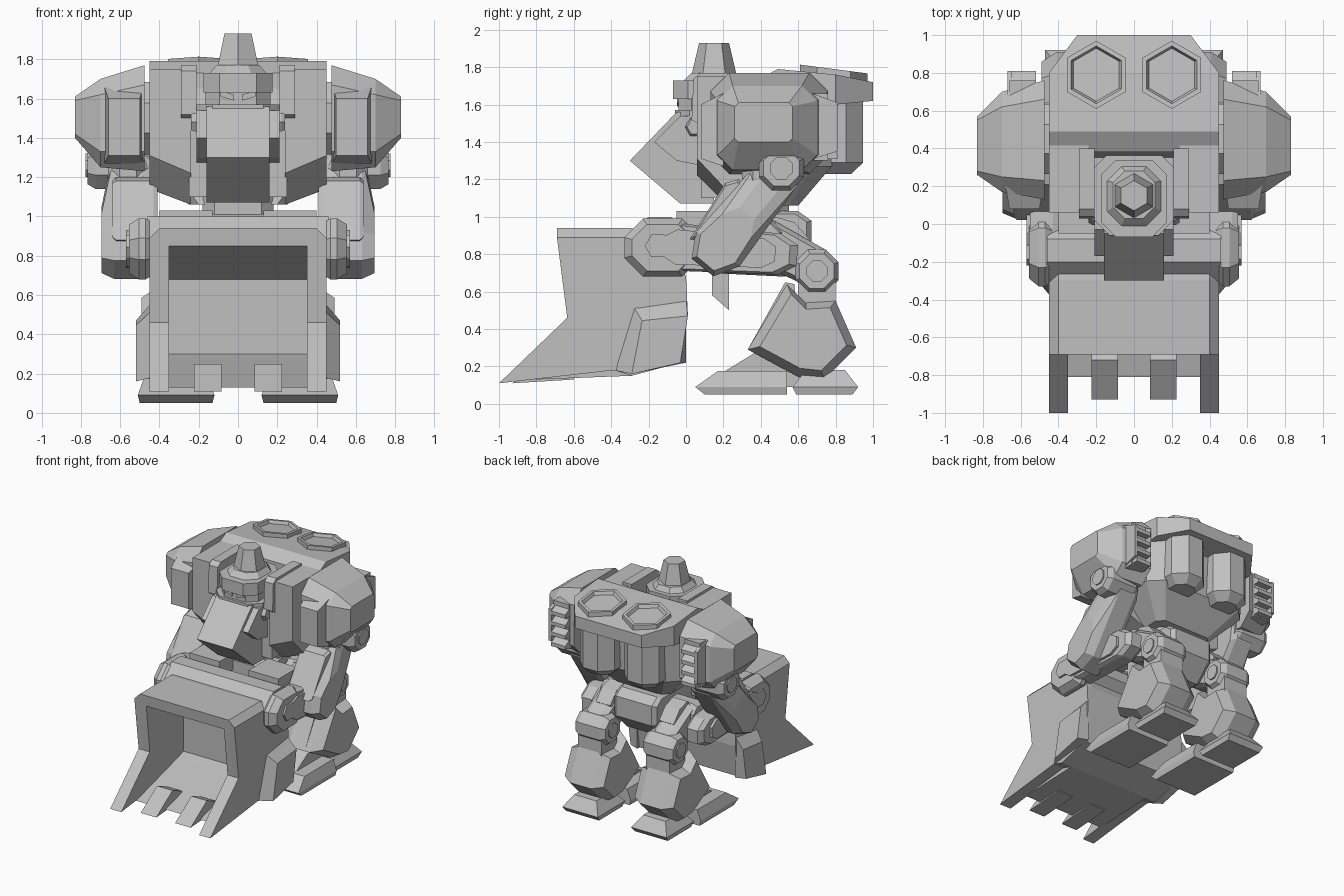
import bpy, bmesh, math
from mathutils import Vector

if "Cube" in bpy.data.objects:
    bpy.data.objects.remove(bpy.data.objects["Cube"], do_unlink=True)

grey = bpy.data.materials.new("machine_grey")
grey.use_nodes = True
colour = (.53, .53, .53, 1)
grey.diffuse_color = colour
grey.node_tree.nodes["Principled BSDF"].inputs["Base Color"].default_value = colour


# Helpers: outlines are lists of point pairs in the plane across the axis
def place(axis, position, outline):
    if axis == "x":
        return [Vector((position, a, b)) for a, b in outline]
    if axis == "y":
        return [Vector((a, position, b)) for a, b in outline]
    return [Vector((a, b, position)) for a, b in outline]


def octagon(left, right, low, high, cut=0):
    if not cut:
        return [(left, low), (right, low), (right, high), (left, high)]
    return [(left + cut, low), (right - cut, low), (right, low + cut), (right, high - cut),
            (right - cut, high), (left + cut, high), (left, high - cut), (left, low + cut)]


def polygon(a, b, radius, sides, turn=0):
    angles = [math.tau * (i + turn) / sides for i in range(sides)]
    return [(a + radius * math.cos(t), b + radius * math.sin(t)) for t in angles]


def capsule(start, end, start_radius, end_radius):
    heading = math.atan2(end[1] - start[1], end[0] - start[0])
    outline = []
    for centre, radius, base in ((end, end_radius, 0), (start, start_radius, math.pi)):
        for step in (-3, -1, 1, 3):
            t = heading + base + step * math.pi / 6
            outline.append((centre[0] + radius * math.cos(t), centre[1] + radius * math.sin(t)))
    return outline


def shrink(outline, factor):
    centre = [sum(p[k] for p in outline) / len(outline) for k in (0, 1)]
    return [tuple(centre[k] + (p[k] - centre[k]) * factor for k in (0, 1)) for p in outline]


def loft(name, axis, sections, mirrored=False):
    bm = bmesh.new()
    rings = [[bm.verts.new(v) for v in place(axis, pos, outline)] for pos, outline in sections]
    for ring, following in zip(rings, rings[1:]):
        for i in range(len(ring)):
            j = (i + 1) % len(ring)
            bm.faces.new((ring[i], ring[j], following[j], following[i]))
    bm.faces.new(rings[0])
    bm.faces.new(rings[-1])
    bmesh.ops.recalc_face_normals(bm, faces=bm.faces)
    mesh = bpy.data.meshes.new(name)
    bm.to_mesh(mesh)
    bm.free()
    mesh.materials.append(grey)
    part = bpy.data.objects.new(name, mesh)
    bpy.context.collection.objects.link(part)
    if mirrored:
        part.modifiers.new("both_sides", "MIRROR")
    return part


def slab(name, axis, low, high, outline, mirrored=False, edge=0, factor=.8):
    """Extruded outline; a nonzero edge tapers both ends."""
    sections = [(low, outline), (high, outline)]
    if edge:
        small = shrink(outline, factor)
        sections = [(low, small), (low + edge, outline), (high - edge, outline), (high, small)]
    return loft(name, axis, sections, mirrored)


def block(name, xs, ys, zs, mirrored=False):
    return slab(name, "z", *zs, octagon(*xs, *ys), mirrored)


# Bucket: open shell, side walls with chamfered tops, teeth and side bulges
def wall(top):
    return [(-.69, top), (-.3, top), (-.1, top - .03), (0, .68), (.01, .48), (-.03, .22),
            (-.29, .15), (-.385, .18), (-1, .11), (-.635, .46)]


slab("bucket_shell", "x", -.36, .36, [
    (-.69, .94), (-.3, .94), (-.1, .91), (0, .68), (.01, .48), (-.03, .22), (-.29, .15),
    (-.81, .13), (-.3, .27), (-.2, .3), (-.2, .68), (-.68, .85)])
loft("bucket_side_wall", "x", [(.35, wall(.94)), (.4, wall(.94)), (.45, wall(.89))], mirrored=True)
slab("bucket_tooth", "x", .085, .225, [(-.93, .11), (-.72, .25), (-.6, .2), (-.6, .13)], mirrored=True)
loft("bucket_side_bulge", "x", [
    (.44, [(-.385, .18), (-.28, .52), (0, .56), (0, .22)]),
    (.52, [(-.29, .16), (-.235, .445), (.01, .47), (-.03, .22)])], mirrored=True)

# Hinge bar carrying the bucket
slab("hinge_bar", "x", -.46, .46, octagon(-.31, .03, .7, 1, .11))
slab("hinge_end_cap", "x", .42, .555, octagon(-.33, .08, .68, .99, .1), mirrored=True, edge=.05)
slab("hinge_bolt", "x", .5, .57, polygon(-.15, .845, .07, 6), mirrored=True)
block("hinge_bracket", (.13, .4), (-.05, .2), (.9, 1.03), mirrored=True)

# Arms
forearm = capsule((-.14, .845), (.5, .8), .13, .11)
slab("forearm", "x", .4, .55, forearm, mirrored=True, edge=.03, factor=.9)
slab("forearm_panel", "x", .5, .57, shrink(forearm, .72), mirrored=True)
upper_arm = capsule((.17, .83), (.5, 1.24), .15, .12)
loft("upper_arm", "x", [
    (.45, shrink(upper_arm, .9)), (.49, upper_arm), (.63, upper_arm),
    (.695, capsule((.17, .83), (.27, .95), .12, .1))], mirrored=True)
slab("upper_arm_sleeve", "x", .41, .64, [
    (.02, .88), (.21, 1.18), (.28, 1.2), (.42, 1.08), (.2, .85)], mirrored=True, edge=.02, factor=.9)
slab("elbow_disc", "x", .47, .765, polygon(.51, 1.26, .13, 8, .5), mirrored=True, edge=.04)
slab("elbow_bolt", "x", .7, .775, polygon(.51, 1.26, .065, 8, .5), mirrored=True)
slab("arm_joint", "z", 1.08, 1.3, polygon(.56, .4, .11, 8, .5), mirrored=True, edge=.05)

# Shoulder armour, front plate and rear louvres
loft("shoulder_armour", "x", [
    (.475, octagon(.13, .76, 1.23, 1.77, .1)),
    (.7, octagon(.17, .7, 1.25, 1.7, .08)),
    (.83, octagon(.26, .57, 1.4, 1.61, .02))], mirrored=True)
loft("shoulder_front_plate", "y", [
    (.2, octagon(.48, .68, 1.27, 1.66)),
    (.08, octagon(.5, .66, 1.31, 1.6))], mirrored=True)
block("shoulder_rear_vent", (.52, .66), (.65, .76), (1.3, 1.66), mirrored=True)
slab("shoulder_vent_side", "x", .645, .67, [
    (.65, 1.3), (.65, 1.67), (.81, 1.61), (.81, 1.35)], mirrored=True)
for i in range(4):
    z = 1.31 + i * .085
    slab("shoulder_louvre", "x", .52, .65,
         [(.74, z), (.81, z), (.81, z + .03), (.74, z + .07)], mirrored=True)
slab("shoulder_axle", "x", .4, .48, polygon(.45, 1.5, .2, 8, .5), mirrored=True)

# Torso
loft("torso_core", "z", [
    (1.06, octagon(-.25, .25, .25, .6, .05)),
    (1.27, octagon(-.45, .45, .3, .78, .1)),
    (1.65, octagon(-.45, .45, .38, .8, .1))])
loft("chest_side", "x", [
    (.24, [(.06, 1.75), (.06, 1.22), (.22, 1.06), (.42, 1.06), (.42, 1.75)]),
    (.45, [(.06, 1.75), (.06, 1.31), (.22, 1.14), (.42, 1.14), (.42, 1.75)])], mirrored=True)
slab("chest_strap", "x", .21, .29, [
    (.06, 1.5), (.03, 1.52), (.04, 1.74), (.08, 1.77), (.4, 1.77), (.4, 1.5)], mirrored=True)
block("chest_core", (-.25, .25), (.08, .42), (1.1, 1.52))
loft("back_plate", "y", [
    (.38, octagon(-.45, .45, 1.58, 1.73)),
    (.49, octagon(-.45, .45, 1.58, 1.79)),
    (.8, octagon(-.45, .45, 1.6, 1.76)),
    (1, octagon(-.3, .3, 1.62, 1.72))])

# Exhaust barrels below the plate and hexagonal openings above
barrel = polygon(.2, .79, .17, 8, .5)
loft("exhaust_barrel", "z", [(1.23, shrink(barrel, .6)), (1.29, barrel), (1.65, barrel)], mirrored=True)
hexagon = polygon(.2, .79, .18, 6, .5)
opening = loft("exhaust_opening", "z", [
    (1.72, hexagon), (1.79, hexagon), (1.79, shrink(hexagon, .85)),
    (1.765, shrink(hexagon, .78))], mirrored=True)
for vertex in opening.data.vertices:
    vertex.co.z -= .13 * (vertex.co.y - .79)

# Wedge jaw with cheeks and bolts
slab("jaw_wedge", "x", -.16, .16, [
    (-.3, 1.3), (-.05, 1.56), (.15, 1.56), (.15, 1.07), (-.03, 1.07)])
slab("jaw_cheek", "x", .15, .21, [
    (-.17, 1.4), (-.03, 1.54), (.15, 1.54), (.15, 1.26), (-.05, 1.3)], mirrored=True)
slab("jaw_bolt", "x", .18, .24, polygon(.05, 1.48, .055, 6), mirrored=True, edge=.02)

# Head
slab("neck_collar", "z", 1.5, 1.57, octagon(-.21, .21, -.06, .38, .08))
slab("head", "z", 1.55, 1.66, octagon(-.165, .165, -.04, .33, .07))
slab("head_brow", "z", 1.63, 1.73, octagon(-.175, .175, -.07, .34, .08))
loft("head_crown", "z", [
    (1.72, octagon(-.15, .15, -.02, .31, .08)), (1.77, octagon(-.11, .11, .03, .28, .06))])
loft("head_beacon", "z", [(1.76, polygon(0, .15, .12, 6, .5)), (1.93, polygon(0, .15, .08, 6, .5))])
slab("eye", "y", -.049, -.03, [(.02, 1.59), (.09, 1.61), (.09, 1.64), (.02, 1.62)], mirrored=True)

# Waist and pelvis
slab("waist", "z", .95, 1.2, octagon(-.18, .18, .2, .55, .06))
slab("pelvis", "x", -.19, .19, [
    (.12, .7), (.12, .98), (.25, 1.03), (.6, 1.03), (.67, .98), (.67, .82), (.53, .68)],
    edge=.03, factor=.9)
slab("pelvis_flap", "x", -.1, .1, [(.14, .7), (.14, .58), (.23, .5), (.23, .7)])
slab("hip_joint", "x", .13, .42, polygon(.42, .88, .11, 8, .5), mirrored=True, edge=.04)
slab("hip_cover", "x", .22, .35, [
    (.42, .95), (.48, 1), (.58, .97), (.66, .88), (.6, .82), (.5, .82)], mirrored=True)

# Legs
slab("thigh", "x", .21, .4, capsule((.42, .87), (.69, .73), .12, .11), mirrored=True, edge=.04)
slab("knee_disc", "x", .17, .44, polygon(.7, .71, .125, 8, .5), mirrored=True, edge=.04)
slab("knee_bolt", "x", .16, .45, polygon(.7, .71, .06, 8, .5), mirrored=True)
block("shin_neck", (.2, .41), (.6, .8), (.45, .7), mirrored=True)
slab("shin", "x", .14, .49, [
    (.54, .64), (.64, .54), (.8, .55), (.91, .3), (.74, .13), (.6, .145), (.33, .29)],
    mirrored=True, edge=.08)
slab("shin_guard", "x", .25, .37, [(.53, .65), (.58, .64), (.6, .3), (.33, .29)], mirrored=True)

# Feet
block("ankle", (.24, .38), (.4, .75), (.09, .26), mirrored=True)
loft("toe", "z", [
    (.05, octagon(.13, .5, .1, .54)),
    (.09, octagon(.12, .51, .05, .54)),
    (.175, octagon(.15, .48, .17, .54))], mirrored=True)
slab("toe_lever", "x", .25, .38, [(.2, .17), (.38, .28), (.54, .2), (.54, .14)], mirrored=True)
loft("heel", "z", [
    (.05, octagon(.16, .46, .59, .89)),
    (.09, octagon(.15, .47, .57, .92)),
    (.18, octagon(.21, .41, .64, .85))], mirrored=True)
